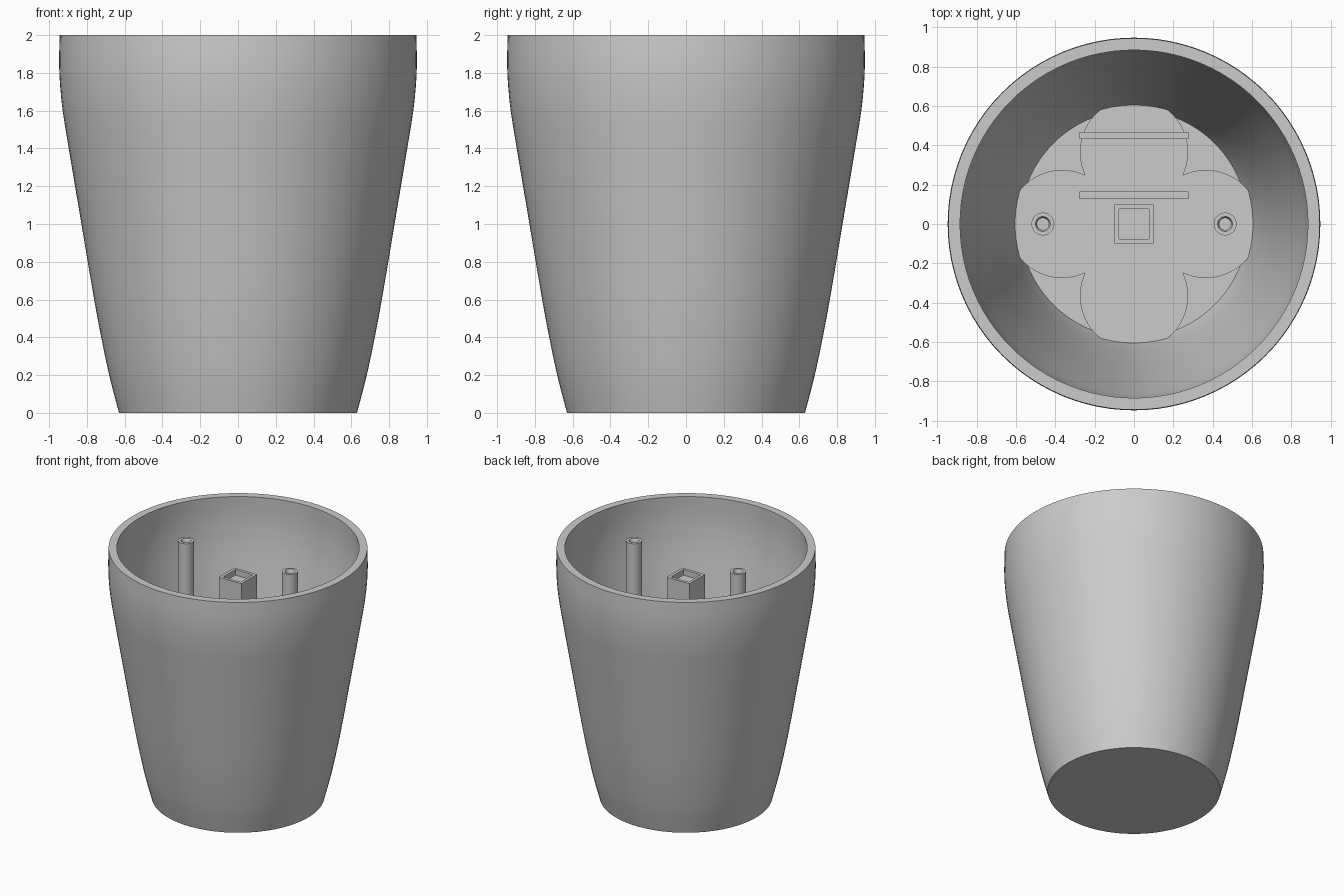
import bpy, bmesh
from math import pi, sin, cos, sqrt

cube = bpy.data.objects.get("Cube")
if cube:
    bpy.data.objects.remove(cube, do_unlink=True)

grey = bpy.data.materials.new("plain grey")
grey.use_nodes = True
colour = (0.6, 0.6, 0.6, 1)
grey.diffuse_color = colour
grey.node_tree.nodes["Principled BSDF"].inputs["Base Color"].default_value = colour


def finish(name, bm, smooth=False):
    bmesh.ops.recalc_face_normals(bm, faces=bm.faces)
    mesh = bpy.data.meshes.new(name)
    bm.to_mesh(mesh)
    bm.free()
    mesh.materials.append(grey)
    obj = bpy.data.objects.new(name, mesh)
    bpy.context.collection.objects.link(obj)
    if smooth:
        bpy.ops.object.select_all(action='DESELECT')
        obj.select_set(True)
        bpy.context.view_layer.objects.active = obj
        bpy.ops.object.shade_smooth_by_angle(angle=0.5)
    return obj


def lathe(name, profile, sides, x=0):
    """Spin a radius/height profile about an upright axis, capping both ends."""
    bm = bmesh.new()
    rings = [[bm.verts.new((x + r * cos(2 * pi * i / sides), r * sin(2 * pi * i / sides), z))
              for i in range(sides)] for r, z in profile]
    for low, high in zip(rings, rings[1:]):
        for i in range(sides):
            j = (i + 1) % sides
            bm.faces.new((low[i], low[j], high[j], high[i]))
    bm.faces.new(rings[0])
    bm.faces.new(rings[-1])
    return finish(name, bm, True)


def box(bm, size, centre):
    verts = bmesh.ops.create_cube(bm, size=1)["verts"]
    bmesh.ops.scale(bm, vec=size, verts=verts)
    bmesh.ops.translate(bm, vec=centre, verts=verts)


def smooth_curve(points, steps=5):
    """Catmull-Rom curve through the profile points."""
    ends = [points[0]] + points + [points[-1]]
    curve = []
    for a, b, c, d in zip(ends, ends[1:], ends[2:], ends[3:]):
        for s in range(steps):
            t = s / steps
            curve.append(tuple(
                q + t * (r - p) / 2 + t * t * (2 * p - 5 * q + 4 * r - u) / 2
                + t ** 3 * (3 * q - p - 3 * r + u) / 2
                for p, q, r, u in zip(a, b, c, d)))
    return curve + [points[-1]]


# Pot: curved outer wall, flat rim, inner wall and floor
wall, floor_z = 0.06, 0.05
outer = smooth_curve([(0.63, 0), (0.682, 0.2), (0.728, 0.42), (0.765, 0.62), (0.829, 1.0),
                      (0.896, 1.4), (0.928, 1.6), (0.943, 1.75), (0.947, 1.87), (0.944, 2)])
inner = [(r - wall, z) for r, z in reversed(outer) if z > floor_z + 0.02]
lathe("pot", outer + inner + [(0.58, floor_z)], 96)

# Raised four-lobed plate on the floor
bm = bmesh.new()
lobe, offset, count = 0.275, 0.365, 128
outline = []
for i in range(count):
    a = 2 * pi * i / count
    t = (a + pi / 4) % (pi / 2) - pi / 4
    r = min(offset * cos(t) + sqrt(lobe ** 2 - (offset * sin(t)) ** 2), 0.61)
    outline.append(bm.verts.new((r * cos(a), r * sin(a), 0.03)))
face = bm.faces.new(outline)
top = bmesh.ops.extrude_face_region(bm, geom=[face])["geom"]
bmesh.ops.translate(bm, vec=(0, 0, 0.1), verts=[v for v in top if isinstance(v, bmesh.types.BMVert)])
finish("lobed_floor_plate", bm)

# Pair of tall screw posts with countersunk holes
for side, x in (("left", 0.463), ("right", -0.463)):
    lathe(side + "_screw_post", [(0.058, 0.04), (0.058, 1.935), (0.038, 1.935),
                                 (0.03, 1.92), (0.03, 1.87)], 32, x)

# Square central column with a shallow socket
bm = bmesh.new()
box(bm, (0.2, 0.2, 1.735), (0, 0, 0.9075))
bm.faces.ensure_lookup_table()
cap = max(bm.faces, key=lambda f: f.calc_center_median().z)
bmesh.ops.inset_region(bm, faces=[cap], thickness=0.032)
socket = bmesh.ops.extrude_face_region(bm, geom=[cap])["geom"]
bmesh.ops.translate(bm, vec=(0, 0, -0.045), verts=[v for v in socket if isinstance(v, bmesh.types.BMVert)])
if cap.is_valid:
    bmesh.ops.delete(bm, geom=[cap], context='FACES_ONLY')
finish("centre_column", bm)

# Two upright holder plates
for name, y in (("front_holder_plate", 0.146), ("back_holder_plate", 0.45)):
    bm = bmesh.new()
    box(bm, (0.556, 0.036, 0.46), (0, y, 0.27))
    finish(name, bm)
